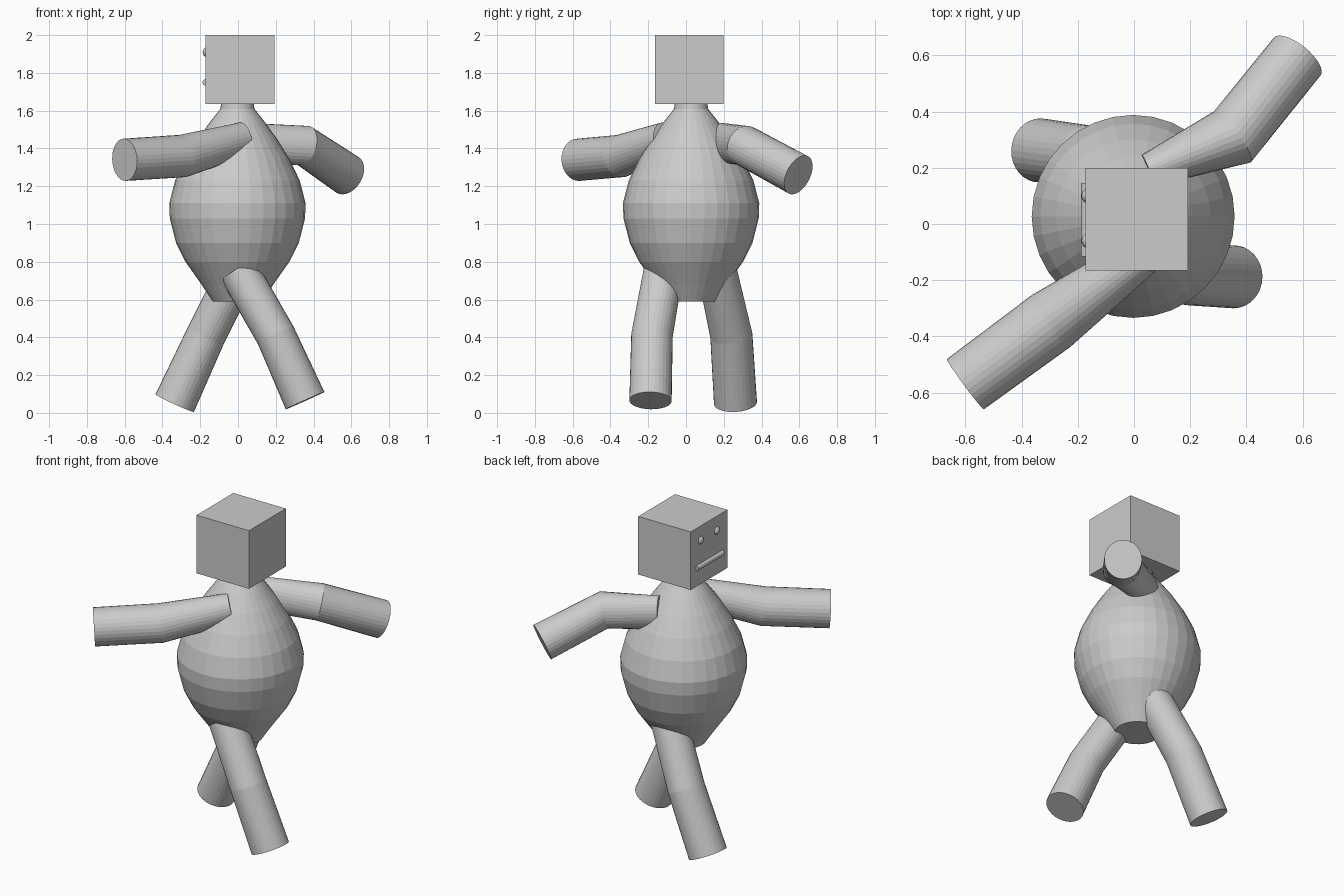
import bpy, bmesh, math
from mathutils import Vector

if "Cube" in bpy.data.objects:
    bpy.data.objects.remove(bpy.data.objects["Cube"])


def make_object(name, bm):
    bmesh.ops.recalc_face_normals(bm, faces=bm.faces[:])
    mesh = bpy.data.meshes.new(name)
    bm.to_mesh(mesh)
    bm.free()
    ob = bpy.data.objects.new(name, mesh)
    bpy.context.collection.objects.link(ob)
    return ob


def loft(name, rings):
    """Skin a list of point rings and cap both ends."""
    bm = bmesh.new()
    loops = [[bm.verts.new(p) for p in ring] for ring in rings]
    n = len(loops[0])
    for a, b in zip(loops, loops[1:]):
        for i in range(n):
            j = (i + 1) % n
            bm.faces.new((a[i], a[j], b[j], b[i]))
    bm.faces.new(loops[0])
    bm.faces.new(loops[-1])
    return make_object(name, bm)


def circle(c, u, v, n=32):
    return [c + u * math.cos(2 * math.pi * i / n) + v * math.sin(2 * math.pi * i / n)
            for i in range(n)]


def limb(name, points, sizes, ref):
    """Bent tube; sizes are (across, along ref) radii at each joint."""
    pts = [Vector(p) for p in points]
    dirs = [(b - a).normalized() for a, b in zip(pts, pts[1:])]
    rings = []
    for i, p in enumerate(pts):
        t = (dirs[max(i - 1, 0)] + dirs[min(i, len(dirs) - 1)]).normalized()
        u = t.cross(Vector(ref)).normalized()
        v = u.cross(t)
        rings.append(circle(p, u * sizes[i][0], v * sizes[i][1]))
    return loft(name, rings)


# Pear-shaped body with a short neck
profile = [(0.13, 0.59), (0.19, 0.68), (0.275, 0.80), (0.325, 0.90), (0.358, 1.03),
           (0.361, 1.11), (0.33, 1.23), (0.275, 1.345), (0.21, 1.45), (0.145, 1.54),
           (0.09, 1.61), (0.085, 1.65)]
loft("body", [circle(Vector((-0.003, 0.027, z)), Vector((r, 0, 0)), Vector((0, r, 0)))
              for r, z in profile])

# Cube head
bpy.ops.mesh.primitive_cube_add(size=0.364, location=(0.01, 0.017, 1.818))
bpy.context.object.name = "head"

# Face, looking along -x
for side, y in (("left", -0.06), ("right", 0.10)):
    bpy.ops.mesh.primitive_uv_sphere_add(segments=16, ring_count=8, radius=0.025,
                                         location=(-0.167, y, 1.91))
    eye = bpy.context.object
    eye.name = side + "_eye"
    eye.scale.x = 0.8
bpy.ops.mesh.primitive_cylinder_add(vertices=16, radius=0.017, depth=0.26,
                                    location=(-0.171, 0.015, 1.75),
                                    rotation=(math.pi / 2, 0, 0))
bpy.context.object.name = "mouth"

# Arms, pinched at the shoulders
Z, Y = (0, 0, 1), (0, 1, 0)
limb("right_arm", [(0.05, 0.19, 1.43), (0.35, 0.31, 1.415), (0.58, 0.595, 1.26)],
     [(0.06, 0.105), (0.112, 0.107), (0.107, 0.112)], Z)
limb("left_arm", [(0.03, -0.11, 1.45), (-0.295, -0.345, 1.36), (-0.60, -0.57, 1.34)],
     [(0.075, 0.09), (0.115, 0.113), (0.111, 0.112)], Z)

# Striding legs
limb("left_leg", [(0.005, -0.12, 0.75), (0.20, -0.18, 0.41), (0.355, -0.188, 0.065)],
     [(0.105, 0.105), (0.105, 0.11), (0.112, 0.112)], Y)
limb("right_leg", [(0.0, 0.165, 0.75), (-0.17, 0.24, 0.41), (-0.335, 0.262, 0.052)],
     [(0.105, 0.105), (0.105, 0.112), (0.112, 0.114)], Y)
